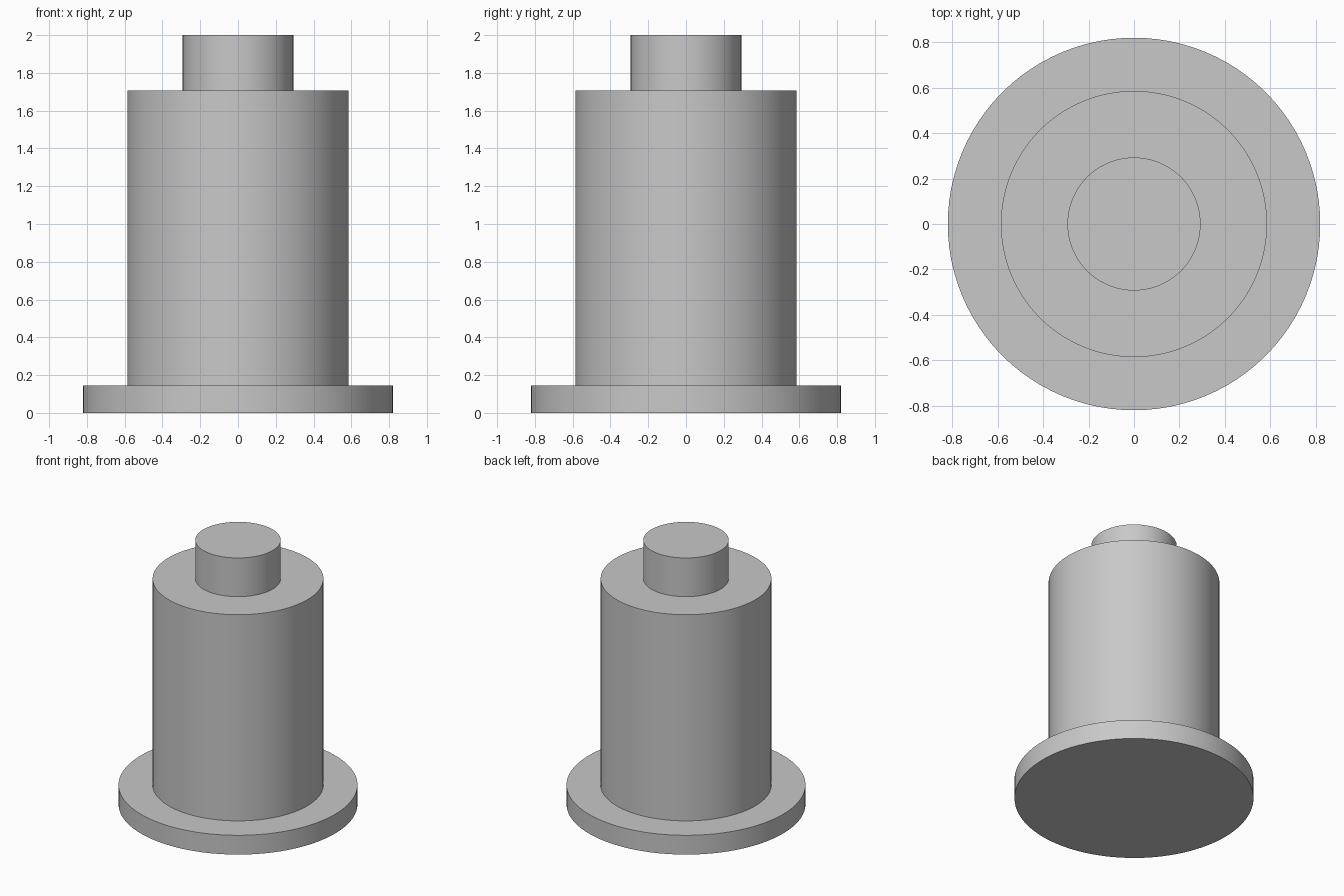
import bpy, bmesh, math

if "Cube" in bpy.data.objects:
    bpy.data.objects.remove(bpy.data.objects["Cube"])

SEGMENTS = 96

# Stepped outline (radius, height): flange, body, top spigot
PROFILE = [(0.82, 0.0), (0.82, 0.146), (0.586, 0.146),
           (0.586, 1.707), (0.293, 1.707), (0.293, 2.0)]

grey = bpy.data.materials.new("plain grey")
grey.diffuse_color = (0.58, 0.58, 0.58, 1.0)
grey.use_nodes = True
grey.node_tree.nodes["Principled BSDF"].inputs["Base Color"].default_value = grey.diffuse_color


def ring(bm, radius, z):
    step = 2 * math.pi / SEGMENTS
    return [bm.verts.new((radius * math.cos(i * step), radius * math.sin(i * step), z))
            for i in range(SEGMENTS)]


# Turn the outline into one closed solid
bm = bmesh.new()
rings = [ring(bm, r, z) for r, z in PROFILE]
for low, high in zip(rings, rings[1:]):
    for i in range(SEGMENTS):
        j = (i + 1) % SEGMENTS
        bm.faces.new((low[i], low[j], high[j], high[i]))

# Flat bottom and top
bm.faces.new(rings[0][::-1])
bm.faces.new(rings[-1])

mesh = bpy.data.meshes.new("stepped_flanged_pin")
bm.to_mesh(mesh)
bm.free()
mesh.materials.append(grey)
pin = bpy.data.objects.new("stepped_flanged_pin", mesh)
bpy.context.collection.objects.link(pin)

# Smooth round walls, crisp steps
bpy.context.view_layer.objects.active = pin
pin.select_set(True)
bpy.ops.object.shade_smooth_by_angle(angle=math.radians(30))
